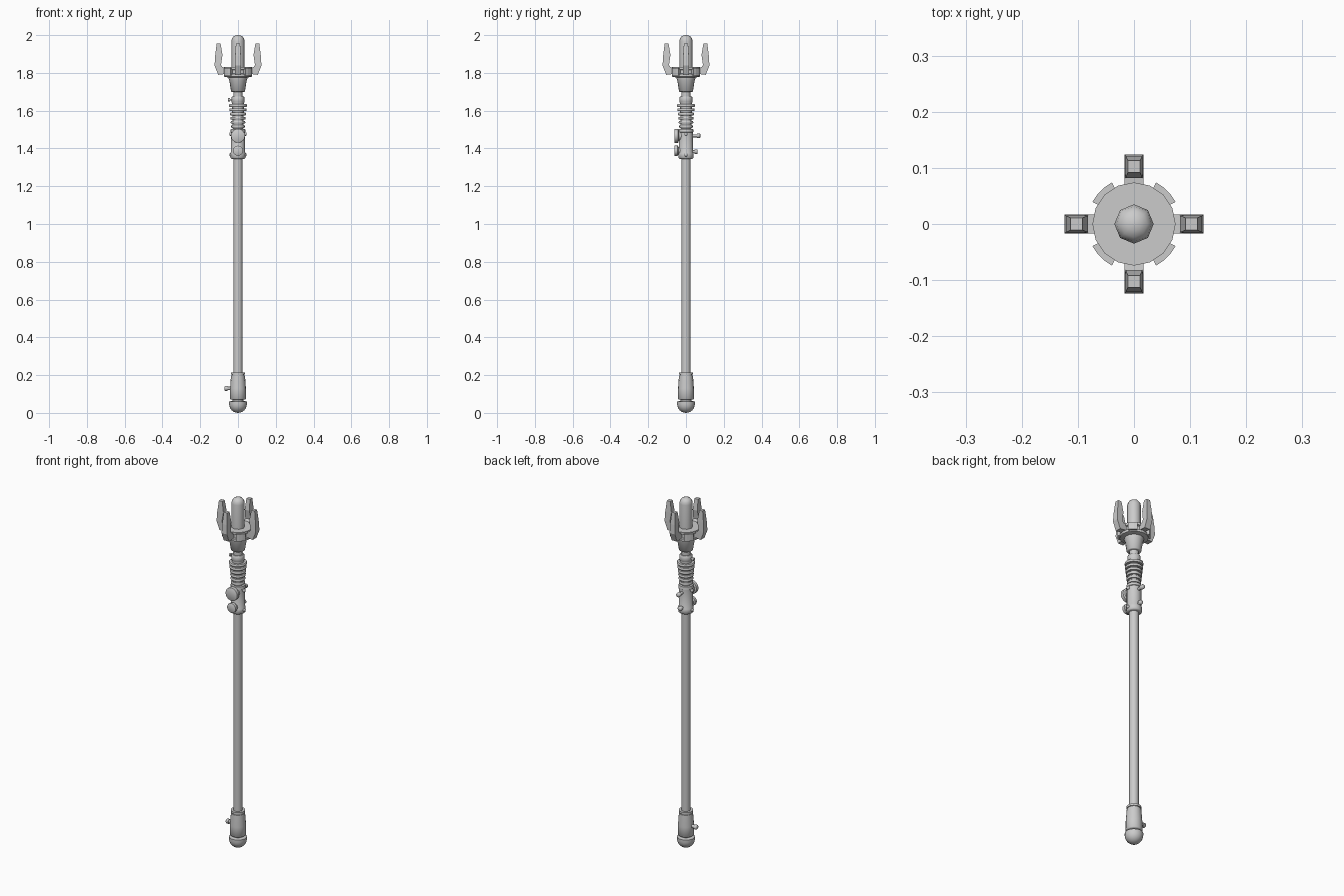
import bpy, bmesh
from math import pi, sin, cos, radians
from mathutils import Matrix

if "Cube" in bpy.data.objects:
    bpy.data.objects.remove(bpy.data.objects["Cube"])


def finish(name, bm, smooth=True):
    bmesh.ops.remove_doubles(bm, verts=bm.verts, dist=1e-5)
    bmesh.ops.recalc_face_normals(bm, faces=bm.faces)
    me = bpy.data.meshes.new(name)
    bm.to_mesh(me)
    bm.free()
    ob = bpy.data.objects.new(name, me)
    bpy.context.collection.objects.link(ob)
    if smooth:
        bpy.ops.object.select_all(action='DESELECT')
        ob.select_set(True)
        bpy.context.view_layer.objects.active = ob
        bpy.ops.object.shade_smooth_by_angle(angle=radians(50))
    return ob


def loft(name, rings, mat=Matrix(), smooth=True):
    """Skin a list of equal-length point rings and cap both ends."""
    bm = bmesh.new()
    vs = [[bm.verts.new(mat @ Matrix.Translation(p).translation) for p in r] for r in rings]
    n = len(vs[0])
    for a, b in zip(vs, vs[1:]):
        for i in range(n):
            j = (i + 1) % n
            bm.faces.new((a[i], a[j], b[j], b[i]))
    bm.faces.new(vs[0])
    bm.faces.new(vs[-1])
    return finish(name, bm, smooth)


def lathe(name, profile, n=16, mat=Matrix()):
    """Turn (radius, height) points around the local z axis."""
    rings = [[(max(r, 0.001) * cos(2 * pi * i / n), max(r, 0.001) * sin(2 * pi * i / n), z)
              for i in range(n)] for r, z in profile]
    return loft(name, rings, mat)


def side(z, direction):
    """Matrix that points the local z axis outward from the staff at height z."""
    ang = {'right': 0, 'back': pi / 2, 'left': pi, 'front': -pi / 2}[direction]
    return Matrix.Translation((0, 0, z)) @ Matrix.Rotation(ang, 4, 'Z') @ Matrix.Rotation(pi / 2, 4, 'Y')


# Pommel: dome, neck and tapered sleeve
dome = [(0.047 * sin(a), 0.047 - 0.047 * cos(a)) for a in [i * pi / 12 for i in range(7)]]
lathe("pommel_dome", dome + [(0.047, 0.06), (0.03, 0.064)])
lathe("pommel_neck", [(0.028, 0.055), (0.028, 0.08)])
lathe("pommel_sleeve", [(0.038, 0.07), (0.043, 0.075), (0.042, 0.13), (0.037, 0.197),
                        (0.033, 0.197), (0.033, 0.202), (0.038, 0.202), (0.038, 0.213), (0.025, 0.213)])
lathe("pommel_knob", [(0.009, 0.03), (0.009, 0.055), (0.013, 0.055), (0.013, 0.068), (0.009, 0.072)],
      10, side(0.13, 'left'))

# Long shaft
lathe("shaft", [(0.025, 0.2), (0.025, 1.36)], 8)

# Control housing with dials, buttons and rivets
lathe("housing", [(0.034, 1.345), (0.04, 1.35), (0.04, 1.375), (0.037, 1.38), (0.037, 1.485),
                  (0.04, 1.487), (0.038, 1.503), (0.025, 1.505)])
lathe("large_dial", [(0.028, 0.02), (0.028, 0.038), (0.037, 0.042), (0.037, 0.06), (0.034, 0.062)],
      16, side(1.467, 'front'))
lathe("small_dial", [(0.02, 0.02), (0.02, 0.04), (0.027, 0.044), (0.027, 0.06), (0.024, 0.062)],
      16, side(1.388, 'front'))
for z, end in ((1.467, 0.076), (1.383, 0.062)):
    lathe("rear_button", [(0.008, 0.03), (0.008, end - 0.018), (0.012, end - 0.018), (0.012, end - 0.003),
                          (0.009, end)], 10, side(z, 'back'))
for d in ('left', 'right'):
    for z in (1.476, 1.366):
        lathe("rivet", [(0.009, 0.03), (0.009, 0.042), (0.006, 0.045)], 8, side(z, d))

# Ribbed grip widening upward
lathe("grip_core", [(0.027, 1.49), (0.033, 1.65)])
for i in range(6):
    z, r = 1.516 + i * 0.0222, 0.036 + i * 0.0024
    lathe("grip_rib", [(0.02, z - 0.007), (r - 0.003, z - 0.007), (r, z - 0.003), (r, z + 0.003),
                       (r - 0.003, z + 0.007), (0.02, z + 0.007)])

# Collar, neck and flared cup
lathe("collar", [(0.03, 1.64), (0.034, 1.645), (0.034, 1.67), (0.03, 1.676)])
lathe("collar_knob", [(0.005, 0.02), (0.005, 0.042), (0.009, 0.042), (0.009, 0.052)], 8, side(1.658, 'left'))
lathe("neck", [(0.024, 1.66), (0.024, 1.71)])
lathe("cup", [(0.033, 1.70), (0.037, 1.703), (0.046, 1.76), (0.05, 1.77), (0.05, 1.785)])

# Head plate and emitter rod
lathe("head_plate", [(0.05, 1.775), (0.073, 1.78), (0.073, 1.793), (0.064, 1.796), (0.064, 1.815),
                     (0.074, 1.818), (0.074, 1.832), (0.03, 1.832)])
lathe("emitter_rod", [(0.035, 1.8), (0.035, 1.968), (0.032, 1.983), (0.024, 1.993), (0.012, 1.999), (0, 2.0)], 8)

# Four prongs and four curved guards between them
stations = [((0.06, 1.795), (0.06, 1.828), 0.016), ((0.105, 1.79), (0.082, 1.83), 0.017),
            ((0.124, 1.838), (0.09, 1.842), 0.017), ((0.121, 1.89), (0.082, 1.895), 0.015),
            ((0.113, 1.955), (0.092, 1.955), 0.011)]
prong = [[(o[0], -w, o[1]), (o[0], w, o[1]), (i[0], w, i[1]), (i[0], -w, i[1])] for o, i, w in stations]
guard = []
for k in range(4):
    a = radians(28 + k * 34 / 3)
    guard.append([(r * cos(a), r * sin(a), z) for r, z in
                  ((0.06, 1.786), (0.084, 1.786), (0.084, 1.826), (0.06, 1.826))])
for k in range(4):
    rot = Matrix.Rotation(k * pi / 2, 4, 'Z')
    loft("prong", prong, rot, False)
    loft("head_guard", guard, rot, False)
